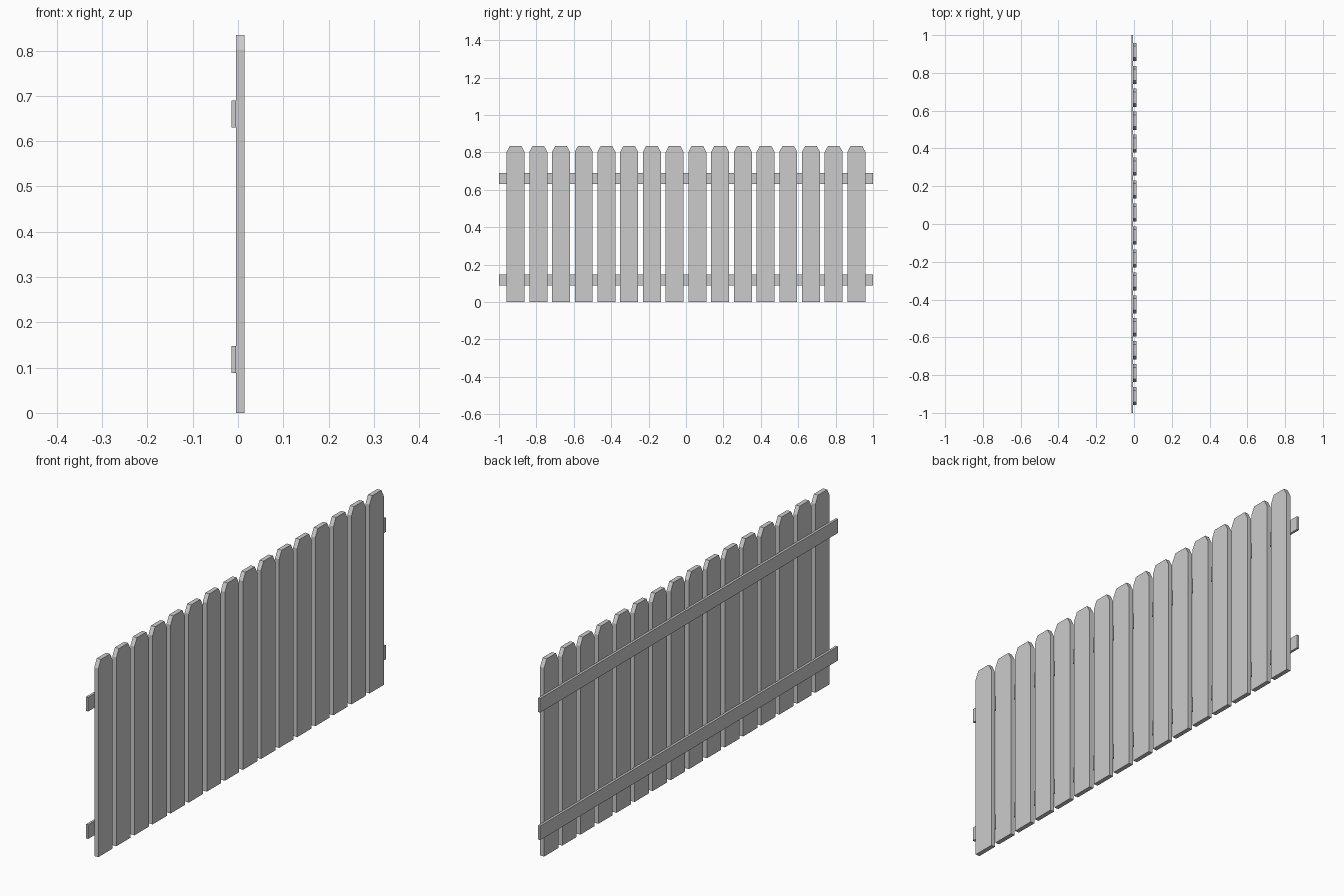
import bpy, bmesh

if "Cube" in bpy.data.objects:
    bpy.data.objects.remove(bpy.data.objects["Cube"])


def extrude_profile(name, profile, x0, x1):
    """Extrude a closed (y, z) outline from x0 to x1."""
    bm = bmesh.new()
    face = bm.faces.new([bm.verts.new((x0, y, z)) for y, z in profile])
    out = bmesh.ops.extrude_face_region(bm, geom=[face])
    verts = [v for v in out["geom"] if isinstance(v, bmesh.types.BMVert)]
    bmesh.ops.translate(bm, verts=verts, vec=(x1 - x0, 0, 0))
    bmesh.ops.recalc_face_normals(bm, faces=bm.faces)
    mesh = bpy.data.meshes.new(name)
    bm.to_mesh(mesh)
    bm.free()
    obj = bpy.data.objects.new(name, mesh)
    bpy.context.collection.objects.link(obj)
    return obj


BACK, JOINT, FRONT = -0.0145, -0.0045, 0.0145

# Pickets with clipped top corners
COUNT, STEP = 16, 0.1215
HALF, TOP_HALF = 0.048, 0.031
SHOULDER, TOP = 0.802, 0.834
picket = [(-HALF, 0), (HALF, 0), (HALF, SHOULDER),
          (TOP_HALF, TOP), (-TOP_HALF, TOP), (-HALF, SHOULDER)]
for i in range(COUNT):
    obj = extrude_profile(f"picket_{i + 1}", picket, JOINT, FRONT)
    obj.location.y = (i - (COUNT - 1) / 2) * STEP

# Horizontal rails behind the pickets
for name, z0, z1 in (("lower_rail", 0.088, 0.148), ("upper_rail", 0.63, 0.69)):
    extrude_profile(name, [(-1, z0), (1, z0), (1, z1), (-1, z1)], BACK, JOINT)
